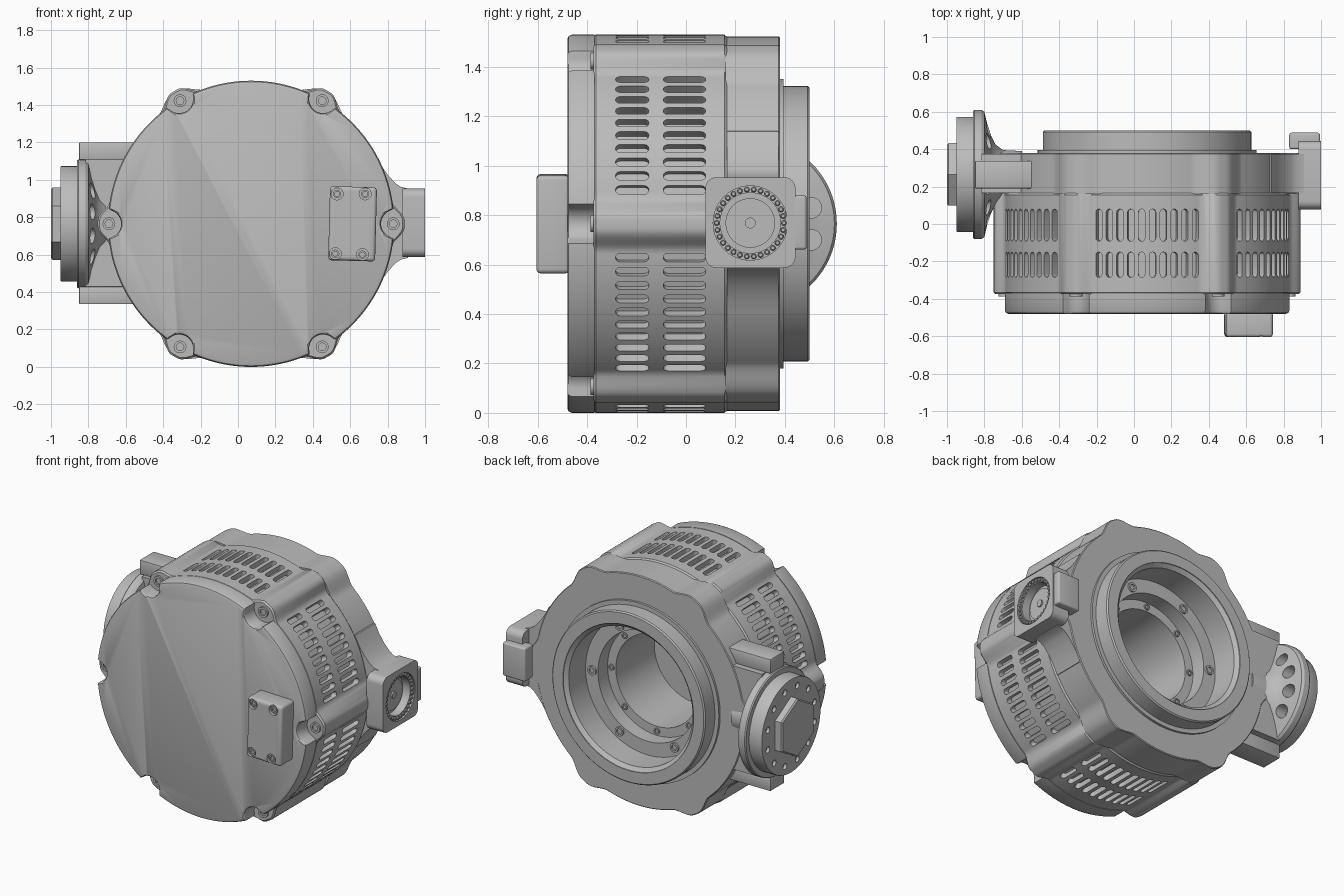
import bpy, bmesh, math
from mathutils import Vector

if "Cube" in bpy.data.objects:
    bpy.data.objects.remove(bpy.data.objects["Cube"])

metal = bpy.data.materials.new("cast grey metal")
metal.use_nodes = True
GREY = (0.5, 0.5, 0.5, 1)
metal.diffuse_color = GREY
metal.node_tree.nodes["Principled BSDF"].inputs["Base Color"].default_value = GREY

CX, CZ, R = 0.07, 0.765, 0.765      # drum axis and radius
TY = 0.265                          # side axis of the hub and connector


def finish(name, bm):
    bmesh.ops.recalc_face_normals(bm, faces=bm.faces)
    mesh = bpy.data.meshes.new(name)
    bm.to_mesh(mesh)
    bm.free()
    mesh.materials.append(metal)
    ob = bpy.data.objects.new(name, mesh)
    bpy.context.collection.objects.link(ob)
    return ob


def loft(bm, rings):
    """Skin a list of point loops and cap both ends."""
    loops = [[bm.verts.new(p) for p in ring] for ring in rings]
    n = len(loops[0])
    for a, b in zip(loops, loops[1:]):
        for i in range(n):
            j = (i + 1) % n
            bm.faces.new((a[i], a[j], b[j], b[i]))
    bm.faces.new(loops[0])
    bm.faces.new(loops[-1])


def add_lathe(bm, prof, centre, axis="Y", n=64, phase=0.0, shape=lambda a: 0):
    """Profile of (radius, position) turned about Y or X, with an optional radial offset."""
    rings = []
    for r, t in prof:
        ring = []
        for i in range(n):
            a = phase + math.tau * i / n
            u, v = (r + shape(a)) * math.cos(a), (r + shape(a)) * math.sin(a)
            ring.append(Vector(centre) + Vector((u, t, v) if axis == "Y" else (t, u, v)))
        rings.append(ring)
    loft(bm, rings)


def lathe(name, *args, **kw):
    bm = bmesh.new()
    add_lathe(bm, *args, **kw)
    return finish(name, bm)


def box(name, lo, hi, bevel=0.0, axis=None, segs=4):
    """Box with all edges, or those along one axis, rounded."""
    lo, hi = Vector(lo), Vector(hi)
    bm = bmesh.new()
    bmesh.ops.create_cube(bm, size=1)
    bmesh.ops.scale(bm, vec=hi - lo, verts=bm.verts)
    if bevel:
        edges = [e for e in bm.edges if axis is None
                 or abs(e.verts[0].co[axis] - e.verts[1].co[axis]) > 1e-4]
        bmesh.ops.bevel(bm, geom=edges, offset=bevel, segments=segs, profile=0.5, affect="EDGES")
    ob = finish(name, bm)
    ob.location = (lo + hi) / 2
    return ob


def cut(ob, *cutters):
    for c in cutters:
        c.hide_render = True
        c.hide_viewport = True
        m = ob.modifiers.new("cut", "BOOLEAN")
        m.operation, m.solver, m.object = "DIFFERENCE", "EXACT", c


def ring_points(radius, count, offset=0.0):
    for k in range(count):
        a = math.radians(offset) + math.tau * k / count
        yield radius * math.cos(a), radius * math.sin(a)


def boss_distance(a):
    step = math.pi / 3
    return abs((a + step / 2) % step - step / 2) * R


def swell(width):
    def f(a):
        t = min(max((width - boss_distance(a)) / (width - 0.02), 0), 1)
        return 0.055 * t * t * (3 - 2 * t)
    return f


def notch(a):
    d = boss_distance(a) / 0.075
    return -0.07 * math.sqrt(1 - d * d) if d < 1 else 0


def bolts(name, places, r, h, axis="Y", sign=1):
    """Socket-head bolts at the given points."""
    bm = bmesh.new()
    for p in places:
        prof = [(r, -0.01), (r, h), (r * 0.6, h), (r * 0.6, h - 0.01)]
        add_lathe(bm, [(q, t * sign) for q, t in prof], p, axis, 20)
    return finish(name, bm)


# Drum casing, front cover and rear flange
axis_pt = (CX, 0, CZ)
drum = lathe("drum_casing", [(R - 0.01, -0.375), (R, -0.365), (R, 0.155), (R - 0.008, 0.165)],
             axis_pt, n=360, shape=swell(0.115))
lathe("front_cover", [(R - 0.018, -0.48), (R - 0.006, -0.475), (R, -0.463), (R, -0.37)],
      axis_pt, n=720, shape=notch)
flange = lathe("rear_flange", [(R - 0.008, 0.16), (R - 0.008, 0.375), (R - 0.013, 0.38)],
               axis_pt, n=360, shape=swell(0.16))
collar = lathe("rear_collar", [(0.585, 0.37), (0.585, 0.395), (0.557, 0.395),
                               (0.557, 0.492), (0.549, 0.5)], axis_pt, n=128)

# Stepped bore through the back
bore = lathe("bore_cutter", [(0.475, 0.52), (0.475, 0.495), (0.45, 0.475), (0.45, 0.3), (0.36, 0.3),
                             (0.36, 0.2), (0.30, 0.2), (0.30, -0.2)], axis_pt, n=128)

# Cooling slots: two rows of ten in each sector
bm = bmesh.new()
for sector in range(6):
    for k in range(10):
        a = math.radians(30 + 60 * sector + (k - 4.5) * 4.38)
        out = Vector((math.cos(a), 0, math.sin(a)))
        side = Vector((-math.sin(a), 0, math.cos(a)))
        for y0, y1 in ((-0.285, -0.15), (-0.092, 0.08)):
            w = 0.0175
            loop = []
            for i in range(14):
                b = math.pi * (i if i < 7 else i - 1) / 6
                y = (y1 - w) if i < 7 else (y0 + w)
                loop.append(side * w * math.cos(b) + Vector((0, y + w * math.sin(b), 0)))
            loft(bm, [[Vector(axis_pt) + out * d + p for p in loop] for d in (0.725, 0.81)])
slots = finish("slot_cutter", bm)
cut(drum, slots, bore)
cut(flange, bore)
cut(collar, bore)

# Bolts in the front pockets and on the bore ledges
bolts("front_bolts", [(CX + u, -0.375, CZ + v) for u, v in ring_points(0.76, 6)], 0.034, 0.012, sign=-1)
bolts("bore_bolts", [(CX + u, 0.3, CZ + v) for u, v in ring_points(0.4, 6)], 0.03, 0.012)
bolts("inner_bore_bolts", [(CX + u, 0.2, CZ + v) for u, v in ring_points(0.33, 8)], 0.02, 0.008)

# Terminal cover on the front
plate = box("terminal_cover", (0.487, -0.605, 0.567), (0.738, -0.47, 0.963), 0.018)
plate.rotation_euler.y = math.radians(1.5)
holes, heads = bmesh.new(), []
for x, z in ((0.53, 0.925), (0.68, 0.925), (0.52, 0.605), (0.665, 0.6)):
    add_lathe(holes, [(0.032, -0.62), (0.032, -0.585)], (x, 0, z), n=24)
    heads.append((x, -0.585, z))
cut(plate, finish("cover_hole_cutter", holes))
bolts("terminal_cover_bolts", heads, 0.022, 0.012, sign=-1)

# Hub on the right side: flared flange, disc and hexagonal cap
hub_pt = (0, TY, CZ)
hub = lathe("hub_flange", [(0.305, -0.95), (0.308, -0.945), (0.308, -0.86), (0.34, -0.86),
                           (0.345, -0.853), (0.345, -0.815), (0.335, -0.8), (0.27, -0.785),
                           (0.21, -0.765), (0.16, -0.74), (0.13, -0.7), (0.125, -0.6)],
            hub_pt, "X", 96)
holes = bmesh.new()
for u, v in ring_points(0.25, 12, 15):
    add_lathe(holes, [(0.042, -0.84), (0.042, -0.72)], (0, TY + u, CZ + v), "X", 24)
    add_lathe(holes, [(0.02, -0.96), (0.02, -0.93)], (0, TY + u, CZ + v), "X", 16)
cut(hub, finish("hub_hole_cutter", holes))
lathe("hub_hex_cap", [(0.193, -0.94), (0.193, -0.992), (0.183, -1.0)], hub_pt, "X", 6, math.pi / 6)
box("hub_mount", (-0.815, 0.165, 0.43), (-0.45, 0.375, 1.11))
for name, z in (("upper_clamp", 1.155), ("lower_clamp", 0.383)):
    box(name, (-0.85, 0.19, z - 0.048), (-0.45, 0.338, z + 0.046), 0.006, segs=2)

# Connector on the left side, on a flared neck
half = [(0.6, 0.41), (0.735, 0.37), (0.765, 0.31), (0.80, 0.26), (0.84, 0.215), (0.87, 0.195), (0.91, 0.185)]
outline = [(x, d) for x, d in half] + [(x, -d) for x, d in reversed(half)]
bm = bmesh.new()
loft(bm, [[Vector((x, y, 0.768 + d)) for x, d in outline] for y in (0.165, 0.375)])
finish("connector_neck", bm)
con = box("connector_block", (0.88, 0.078, 0.587), (1.0, 0.443, 0.953), 0.045, 0, 6)
box("connector_lug", (0.83, 0.4, 0.66), (0.995, 0.488, 0.88), 0.012)
con_pt = (0, 0.26, 0.768)
cut(con, lathe("connector_cutter", [(0.15, 1.02), (0.15, 0.985), (0.122, 0.985), (0.122, 0.93)], con_pt, "X"))
lathe("connector_core", [(0.1, 0.92), (0.1, 0.945), (0.022, 0.945), (0.022, 0.955)], con_pt, "X")
bm = bmesh.new()
for u, v in ring_points(0.136, 30):
    add_lathe(bm, [(0.011, 0.98), (0.011, 0.994), (0.007, 0.998)], (0, 0.26 + u, 0.768 + v), "X", 10)
finish("connector_studs", bm)

# Smooth shading with crisp edges
for ob in list(bpy.context.collection.objects):
    if ob.type == "MESH" and not ob.hide_render and metal.name in ob.data.materials:
        bpy.ops.object.select_all(action="DESELECT")
        ob.select_set(True)
        bpy.context.view_layer.objects.active = ob
        for m in list(ob.modifiers):
            bpy.ops.object.modifier_apply(modifier=m.name)
        bpy.ops.object.shade_smooth_by_angle(angle=math.radians(32))
